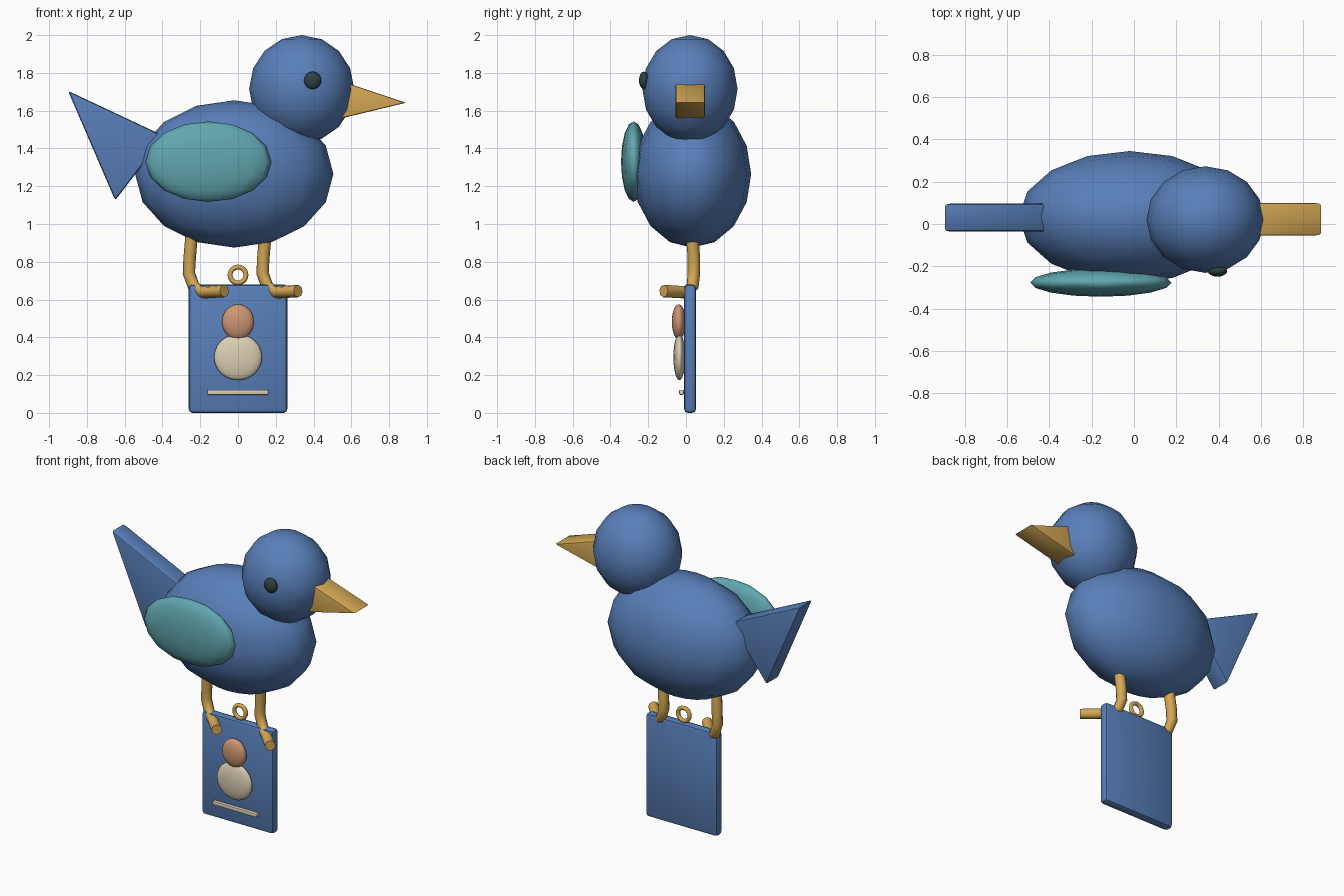
import bpy, bmesh, math
from mathutils import Matrix, Vector

if "Cube" in bpy.data.objects:
    bpy.data.objects.remove(bpy.data.objects["Cube"])


def material(name, rgb):
    m = bpy.data.materials.new(name)
    m.diffuse_color = (*rgb, 1)
    m.use_nodes = True
    m.node_tree.nodes["Principled BSDF"].inputs["Base Color"].default_value = m.diffuse_color
    return m


BLUE = material("blue", (0.098, 0.212, 0.485))
TEAL = material("teal", (0.12, 0.385, 0.43))
GOLD = material("gold", (0.66, 0.39, 0.09))
DARK = material("dark", (0.026, 0.053, 0.058))
PEACH = material("peach", (0.61, 0.305, 0.175))
CREAM = material("cream", (0.716, 0.63, 0.456))


def finish(obj, name, mat, angle=None):
    obj.name = name
    obj.data.materials.append(mat)
    bpy.ops.object.select_all(action="DESELECT")
    obj.select_set(True)
    bpy.context.view_layer.objects.active = obj
    if angle is None:
        bpy.ops.object.shade_smooth()
    else:
        bpy.ops.object.shade_smooth_by_angle(angle=math.radians(angle))
    return obj


def ellipsoid(name, center, radii, mat, segments=16, rings=8):
    bm = bmesh.new()
    bmesh.ops.create_uvsphere(bm, u_segments=segments, v_segments=rings, radius=1)
    bmesh.ops.transform(bm, matrix=Matrix.Translation(center) @ Matrix.Diagonal((*radii, 1)),
                        verts=bm.verts)
    return finish(mesh_object(name, bm), name, mat)


def mesh_object(name, bm):
    me = bpy.data.meshes.new(name)
    bm.to_mesh(me)
    bm.free()
    obj = bpy.data.objects.new(name, me)
    bpy.context.collection.objects.link(obj)
    return obj


def prism(name, profile, y0, y1, mat, bevel):
    """Extrude an x-z outline along y and round its edges."""
    bm = bmesh.new()
    face = bm.faces.new([bm.verts.new((x, y0, z)) for x, z in profile])
    ext = bmesh.ops.extrude_face_region(bm, geom=[face])["geom"]
    bmesh.ops.translate(bm, vec=(0, y1 - y0, 0),
                        verts=[v for v in ext if isinstance(v, bmesh.types.BMVert)])
    bmesh.ops.recalc_face_normals(bm, faces=bm.faces)
    bmesh.ops.bevel(bm, geom=bm.edges[:], offset=bevel, segments=2, profile=0.5,
                    affect="EDGES", clamp_overlap=True)
    return finish(mesh_object(name, bm), name, mat, 30)


def rect(x, z0, z1):
    return [(-x, z0), (x, z0), (x, z1), (-x, z1)]


def tube(name, points, radius, mat, sides=8):
    """Sweep a capped ring of vertices along a path."""
    pts = [Vector(p) for p in points]
    bm = bmesh.new()
    rings = []
    side = Vector((1, 0, 0))
    for i, p in enumerate(pts):
        t = (pts[min(i + 1, len(pts) - 1)] - pts[max(i - 1, 0)]).normalized()
        side = (side - t * side.dot(t)).normalized()
        up = t.cross(side)
        rings.append([bm.verts.new(p + radius * (math.cos(a) * side + math.sin(a) * up))
                      for a in (2 * math.pi * k / sides for k in range(sides))])
    for a, b in zip(rings, rings[1:]):
        for k in range(sides):
            j = (k + 1) % sides
            bm.faces.new((a[k], a[j], b[j], b[k]))
    bm.faces.new(rings[0])
    bm.faces.new(rings[-1])
    bmesh.ops.recalc_face_normals(bm, faces=bm.faces)
    return finish(mesh_object(name, bm), name, mat, 50)


# Bird
ellipsoid("body", (-0.02, 0.033, 1.265), (0.525, 0.312, 0.39), BLUE)
ellipsoid("head", (0.337, 0.021, 1.715), (0.278, 0.252, 0.285), BLUE)
ellipsoid("wing", (-0.157, -0.277, 1.33), (0.334, 0.067, 0.213), TEAL)
ellipsoid("eye", (0.395, -0.222, 1.76), (0.046, 0.027, 0.047), DARK)
prism("beak", [(0.5, 1.772), (0.5, 1.548), (0.89, 1.642)], -0.055, 0.1, GOLD, 0.01)
prism("tail", [(-0.9, 1.705), (-0.65, 1.125), (-0.39, 1.465)], -0.036, 0.096, BLUE, 0.014)

# Legs with forward-bent feet
leg = [(-0.243, 0.03, 0.97), (-0.256, 0.042, 0.82), (-0.26, 0.042, 0.74),
       (-0.235, 0.035, 0.67), (-0.185, 0.0, 0.638), (-0.072, -0.118, 0.645)]
for name, dx in (("left_leg", 0), ("right_leg", 0.39)):
    tube(name, [(x + dx, y, z) for x, y, z in leg], 0.033, GOLD)

# Hanging ring
bpy.ops.mesh.primitive_torus_add(major_segments=24, minor_segments=8, major_radius=0.042,
                                 minor_radius=0.013, location=(0, 0.022, 0.73),
                                 rotation=(math.pi / 2, 0, 0))
finish(bpy.context.object, "hanging_ring", GOLD)

# Tag with raised figure and bar
prism("tag", rect(0.261, 0.0, 0.68), -0.01, 0.053, BLUE, 0.02)
ellipsoid("figure_head", (0, -0.038, 0.482), (0.085, 0.037, 0.093), PEACH, 24, 12)
ellipsoid("figure_body", (0, -0.035, 0.295), (0.127, 0.032, 0.122), CREAM, 24, 12)
prism("tag_bar", rect(0.162, 0.096, 0.122), -0.037, -0.011, CREAM, 0.006)
